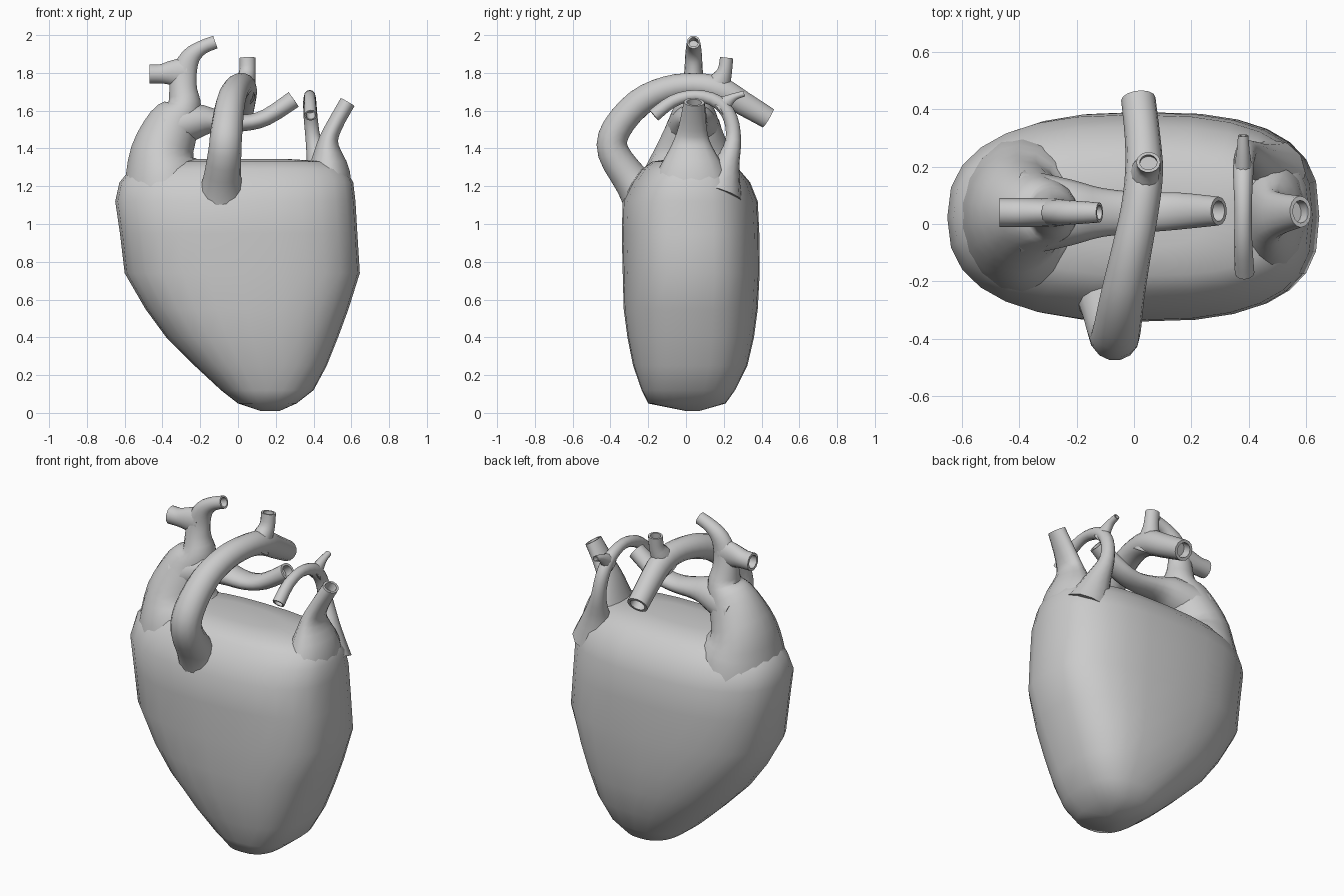
import bpy, bmesh, math
from mathutils import Vector

mat = bpy.data.materials.new("plain grey")
mat.diffuse_color = (0.6, 0.6, 0.6, 1)


def loft(name, rings, smooth_angle=50):
    """Skin a list of equal-length point rings and cap both ends."""
    bm = bmesh.new()
    rows = [[bm.verts.new(p) for p in ring] for ring in rings]
    n = len(rows[0])
    for a, b in zip(rows, rows[1:]):
        for i in range(n):
            j = (i + 1) % n
            bm.faces.new((a[i], a[j], b[j], b[i]))
    bm.faces.new(rows[0][::-1])
    bm.faces.new(rows[-1])
    bmesh.ops.recalc_face_normals(bm, faces=bm.faces)
    mesh = bpy.data.meshes.new(name)
    bm.to_mesh(mesh)
    bm.free()
    mesh.materials.append(mat)
    obj = bpy.data.objects.new(name, mesh)
    bpy.context.collection.objects.link(obj)
    bpy.ops.object.select_all(action='DESELECT')
    obj.select_set(True)
    bpy.context.view_layer.objects.active = obj
    bpy.ops.object.shade_smooth_by_angle(angle=math.radians(smooth_angle))
    return obj


def spline(points, steps):
    """Catmull-Rom curve through points of any dimension."""
    pts = [points[0]] + list(points) + [points[-1]]
    out = []
    for k in range(1, len(pts) - 2):
        for s in range(steps):
            t = s / steps
            out.append([0.5 * (2 * b + (c - a) * t + (2 * a - 5 * b + 4 * c - d) * t * t
                               + (3 * b - a - 3 * c + d) * t ** 3)
                        for a, b, c, d in zip(*pts[k - 1:k + 3])])
    out.append(list(points[-1]))
    return out


def vessel(name, axis, points, sides=14, steps=3):
    """Tube through (x, y, z, radius along axis, other radius) with a hollow tip."""
    path = spline(points, steps)
    centres = [Vector(p[:3]) for p in path]
    rings = []
    for i, p in enumerate(path):
        tan = (centres[min(i + 1, len(path) - 1)] - centres[max(i - 1, 0)]).normalized()
        u = Vector(axis)
        u = (u - tan * u.dot(tan)).normalized()
        v = tan.cross(u)
        rings.append([centres[i] + u * p[3] * math.cos(a) + v * p[4] * math.sin(a)
                      for a in (math.tau * k / sides for k in range(sides))])
    # hollow opening
    inner = [centres[-1] + (q - centres[-1]) * 0.72 for q in rings[-1]]
    rings += [inner, [q - tan * 0.05 for q in inner]]
    return loft(name, rings)


# Heart body: z, left, right, front, back of each cross-section
sections = [
    (0.01, 0.12, 0.22, 0.00, 0.07),
    (0.05, 0.00, 0.31, -0.20, 0.21),
    (0.12, -0.09, 0.40, -0.235, 0.26),
    (0.25, -0.23, 0.47, -0.28, 0.325),
    (0.40, -0.38, 0.53, -0.31, 0.36),
    (0.55, -0.49, 0.585, -0.33, 0.38),
    (0.74, -0.60, 0.645, -0.335, 0.39),
    (0.95, -0.625, 0.632, -0.34, 0.388),
    (1.12, -0.65, 0.622, -0.335, 0.38),
    (1.22, -0.628, 0.61, -0.285, 0.34),
    (1.29, -0.57, 0.57, -0.235, 0.28),
    (1.33, -0.45, 0.49, -0.18, 0.22),
    (1.345, -0.25, 0.25, -0.08, 0.12),
]
body_rings = []
for z, x0, x1, y0, y1 in sections:
    ring = []
    for k in range(28):
        c, s = math.cos(math.tau * k / 28), math.sin(math.tau * k / 28)
        e = 2 / (2.75 if c > 0 else 2.45)
        ring.append(((x0 + x1) / 2 + (x1 - x0) / 2 * math.copysign(abs(c) ** e, c),
                     (y0 + y1) / 2 + (y1 - y0) / 2 * math.copysign(abs(s) ** e, s), z))
    body_rings.append(ring)
loft("heart_body", body_rings, 60)

X, Y = (1, 0, 0), (0, 1, 0)

# Left shoulder rising into the upper vein
vessel("upper_vein", Y, [
    (-0.37, 0.03, 1.05, 0.29, 0.25),
    (-0.39, 0.03, 1.25, 0.26, 0.215),
    (-0.40, 0.035, 1.38, 0.205, 0.17),
    (-0.34, 0.04, 1.53, 0.14, 0.14),
    (-0.285, 0.04, 1.62, 0.105, 0.095),
    (-0.29, 0.04, 1.71, 0.07, 0.075),
    (-0.285, 0.04, 1.80, 0.05, 0.068),
    (-0.25, 0.04, 1.885, 0.045, 0.052),
    (-0.19, 0.04, 1.935, 0.04, 0.038),
    (-0.12, 0.04, 1.963, 0.035, 0.036)], sides=18)
vessel("upper_vein_branch", Y, [
    (-0.27, 0.04, 1.80, 0.05, 0.09),
    (-0.35, 0.04, 1.80, 0.05, 0.068),
    (-0.41, 0.04, 1.795, 0.05, 0.052),
    (-0.468, 0.04, 1.795, 0.05, 0.052)])

# Tube crossing beneath the arch
vessel("crossing_artery", Y, [
    (-0.38, 0.04, 1.50, 0.15, 0.12),
    (-0.22, 0.04, 1.545, 0.115, 0.095),
    (-0.11, 0.04, 1.545, 0.085, 0.06),
    (0.03, 0.04, 1.535, 0.07, 0.045),
    (0.15, 0.045, 1.565, 0.065, 0.045),
    (0.295, 0.045, 1.66, 0.05, 0.048)])

# Great arch running from front to back
vessel("great_arch", X, [
    (-0.09, -0.19, 1.10, 0.15, 0.14),
    (-0.085, -0.28, 1.22, 0.105, 0.10),
    (-0.07, -0.385, 1.38, 0.088, 0.085),
    (-0.06, -0.37, 1.50, 0.084, 0.08),
    (-0.04, -0.25, 1.64, 0.077, 0.076),
    (-0.01, -0.10, 1.715, 0.07, 0.07),
    (0.02, 0.05, 1.735, 0.066, 0.065),
    (0.035, 0.18, 1.71, 0.066, 0.07),
    (0.03, 0.30, 1.64, 0.062, 0.065),
    (0.015, 0.435, 1.56, 0.06, 0.058)])
vessel("arch_branch", X, [
    (0.03, 0.13, 1.68, 0.06, 0.09),
    (0.04, 0.18, 1.755, 0.052, 0.06),
    (0.05, 0.205, 1.81, 0.043, 0.04),
    (0.05, 0.215, 1.88, 0.042, 0.036)])

# Right-hand vessel with a broad root
vessel("right_vein", Y, [
    (0.47, 0.03, 1.12, 0.24, 0.14),
    (0.48, 0.03, 1.28, 0.18, 0.115),
    (0.475, 0.03, 1.42, 0.105, 0.06),
    (0.505, 0.035, 1.51, 0.075, 0.045),
    (0.58, 0.043, 1.645, 0.055, 0.043)])

# Slender hooked vessel behind it, with its small twig
vessel("hooked_vein", X, [
    (0.47, 0.17, 1.16, 0.13, 0.13),
    (0.435, 0.215, 1.31, 0.075, 0.07),
    (0.40, 0.25, 1.44, 0.042, 0.042),
    (0.385, 0.235, 1.56, 0.037, 0.038),
    (0.38, 0.17, 1.645, 0.035, 0.036),
    (0.38, 0.05, 1.68, 0.03, 0.03),
    (0.38, -0.07, 1.65, 0.032, 0.033),
    (0.385, -0.17, 1.575, 0.034, 0.036)], sides=12)
vessel("hooked_vein_twig", X, [
    (0.38, 0.17, 1.61, 0.035, 0.06),
    (0.38, 0.22, 1.65, 0.028, 0.035),
    (0.38, 0.26, 1.675, 0.022, 0.02),
    (0.38, 0.308, 1.69, 0.018, 0.016)], sides=10)
